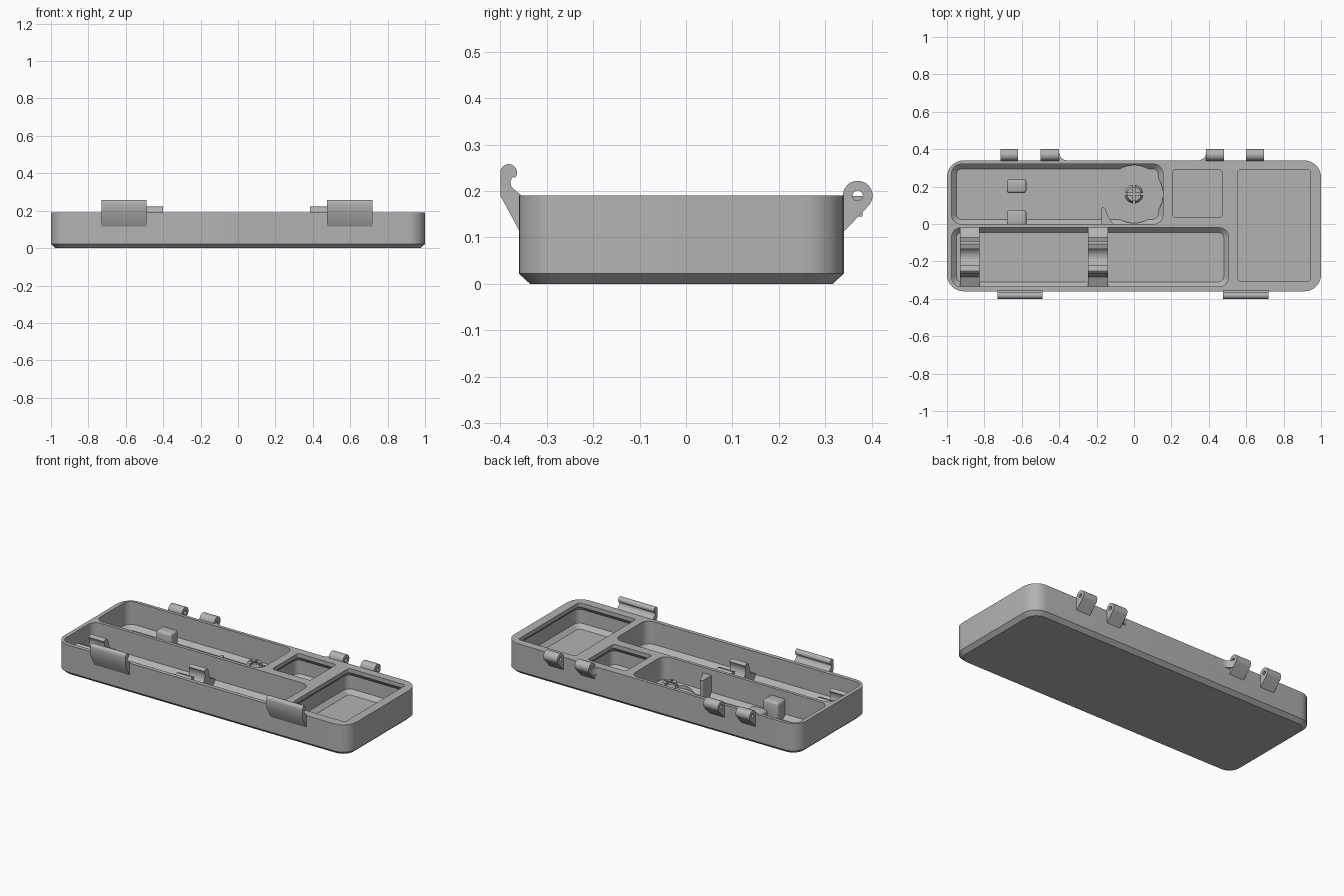
import bpy, bmesh
from math import sin, cos, pi, radians

cube = bpy.data.objects.get("Cube")
if cube:
    bpy.data.objects.remove(cube, do_unlink=True)

grey = bpy.data.materials.new("plain grey")
grey.use_nodes = True
colour = (0.45, 0.45, 0.45, 1)
grey.diffuse_color = colour
grey.node_tree.nodes["Principled BSDF"].inputs["Base Color"].default_value = colour


def finish(name, bm):
    bmesh.ops.recalc_face_normals(bm, faces=bm.faces)
    mesh = bpy.data.meshes.new(name)
    bm.to_mesh(mesh)
    bm.free()
    mesh.materials.append(grey)
    obj = bpy.data.objects.new(name, mesh)
    bpy.context.collection.objects.link(obj)
    return obj


def arc(cx, cy, r, start, end, steps=12):
    angles = [radians(start + (end - start) * i / steps) for i in range(steps + 1)]
    return [(cx + r * cos(a), cy + r * sin(a)) for a in angles]


def rounded(box, inset, r):
    x0, x1, y0, y1 = box
    x0, x1, y0, y1 = x0 + inset, x1 - inset, y0 + inset, y1 - inset
    return (arc(x1 - r, y1 - r, r, 0, 90, 8) + arc(x0 + r, y1 - r, r, 90, 180, 8)
            + arc(x0 + r, y0 + r, r, 180, 270, 8) + arc(x1 - r, y0 + r, r, 270, 360, 8))


def loft(name, box, levels):
    """Stack rounded rectangles; each level is (z, inset, corner radius)."""
    bm = bmesh.new()
    rings = [[bm.verts.new((x, y, z)) for x, y in rounded(box, inset, r)]
             for z, inset, r in levels]
    n = len(rings[0])
    for low, high in zip(rings, rings[1:]):
        for i in range(n):
            j = (i + 1) % n
            bm.faces.new((low[i], low[j], high[j], high[i]))
    bm.faces.new(rings[0])
    bm.faces.new(rings[-1])
    bmesh.ops.remove_doubles(bm, verts=bm.verts, dist=1e-5)
    return finish(name, bm)


def prism(name, points, a, b, axis="x"):
    """Extrude a profile from a to b along x or z."""
    bm = bmesh.new()
    ends = [[bm.verts.new((t, u, v) if axis == "x" else (u, v, t)) for u, v in points]
            for t in (a, b)]
    n = len(points)
    for i in range(n):
        j = (i + 1) % n
        bm.faces.new((ends[0][i], ends[0][j], ends[1][j], ends[1][i]))
    bm.faces.new(ends[0])
    bm.faces.new(ends[1])
    return finish(name, bm)


def activate(obj):
    bpy.ops.object.select_all(action="DESELECT")
    obj.select_set(True)
    bpy.context.view_layer.objects.active = obj


def cut(obj, cutters):
    activate(obj)
    for cutter in cutters:
        mod = obj.modifiers.new("cut", "BOOLEAN")
        mod.operation, mod.solver, mod.object = "DIFFERENCE", "EXACT", cutter
        bpy.ops.object.modifier_apply(modifier=mod.name)


def soften(obj, width=0.015):
    activate(obj)
    mod = obj.modifiers.new("soft edges", "BEVEL")
    mod.width, mod.segments = width, 3
    bpy.ops.object.modifier_apply(modifier=mod.name)


def rect(x0, x1, y0, y1):
    return [(x0, y0), (x1, y0), (x1, y1), (x0, y1)]


parts, cutters = [], []

# Tray body with chamfered underside
body = loft("tray_body", (-1, 1, -0.36, 0.34),
            [(0, 0.024, 0.07), (0.022, 0, 0.09), (0.19, 0, 0.09)])
parts.append(body)

# Open compartments with sloped floor edges
open_levels = [(0.025, 0.025, 0.03), (0.05, 0, 0.05), (0.25, 0, 0.05)]
cutters.append(loft("front_pocket", (-0.975, 0.505, -0.335, -0.02), open_levels))
cutters.append(loft("back_pocket", (-0.975, 0.155, 0.0, 0.32), open_levels))
cutters.append(prism("round_recess", arc(0, 0.16, 0.155, 0, 352.5, 47), 0.025, 0.25, "z"))

# Lipped compartments, wider below the opening
lip_levels = [(0.025, 0.025, 0.02), (0.05, 0, 0.04), (0.135, 0, 0.04),
              (0.165, 0.03, 0.015), (0.25, 0.03, 0.015)]
cutters.append(loft("small_pocket", (0.178, 0.5, 0.005, 0.32), lip_levels))
cutters.append(loft("end_pocket", (0.525, 0.975, -0.335, 0.32), lip_levels))
cut(body, cutters)

# Hinge knuckles bored for a pin
pin = prism("pin_bore", arc(0.37, 0.19, 0.011, 0, 345, 23), -0.9, 0.9)
cutters.append(pin)
knuckle = arc(0.37, 0.19, 0.032, -45, 180, 20) + [(0.33, 0.19), (0.33, 0.102)]
for i, (a, b) in enumerate([(-0.715, -0.62), (-0.5, -0.4), (0.385, 0.48), (0.6, 0.695)]):
    hinge = prism(f"hinge_knuckle_{i + 1}", knuckle, a, b)
    cut(hinge, [pin])
    parts.append(hinge)

# Curved gussets beside the inner knuckles
for name, x, s in (("right", -0.4, 1), ("left", 0.385, -1)):
    curve = [(x + s * (0.045 - 0.045 * sin(t * pi / 16)),
              0.34 + 0.04 * (1 - cos(t * pi / 16))) for t in range(9)]
    parts.append(prism(f"hinge_gusset_{name}", curve + [(x, 0.33), (x + s * 0.045, 0.33)],
                       0.145, 0.189, "z"))

# Snap latches with a rolled top lip
latch = ([(-0.355, 0.107), (-0.4, 0.19)] + arc(-0.382, 0.24, 0.018, 180, -40, 14)
         + arc(-0.361, 0.218, 0.017, 130, 235, 8) + [(-0.36, 0.195), (-0.355, 0.19)])
for name, a, b in (("right", -0.73, -0.49), ("left", 0.475, 0.72)):
    parts.append(prism(f"snap_latch_{name}", latch, a, b))

# Cradle clips across the front compartment
half = [(0.16, 0.02), (0.16, 0.055), (0.105, 0.08), (0.085, 0.145), (0.072, 0.155)]
clip = ([(-0.178 + u, v) for u, v in half] + arc(-0.178, 0.115, 0.055, 35, -215, 20)
        + [(-0.178 - u, v) for u, v in reversed(half)])
for name, a in (("outer", -0.93), ("inner", -0.245)):
    parts.append(prism(f"cradle_clip_{name}", clip, a, a + 0.105))

# Rounded retaining blocks in the back compartment
for name, y0, y1 in (("rear", 0.165, 0.24), ("front", -0.01, 0.075)):
    block = prism(f"retaining_block_{name}", rect(-0.68, -0.575, y0, y1), 0.02, 0.145, "z")
    soften(block)
    parts.append(block)

# Curved stop fin
fin = ([(-0.175, -0.005), (-0.175, 0.08)] + arc(-0.165, 0.08, 0.01, 180, 20, 6)
       + [(-0.135, 0.035), (-0.11, -0.005)])
parts.append(prism("stop_fin", fin, 0.02, 0.155, "z"))

# Split snap post with a crossed slot
post = loft("split_post", (-0.05, 0.05, 0.11, 0.21),
            [(0.02, 0.012, 0.038), (0.09, 0.012, 0.038), (0.105, 0, 0.05),
             (0.13, 0.012, 0.038)])
slots = [prism("slot_x", rect(-0.1, 0.1, 0.154, 0.166), 0.06, 0.2, "z"),
         prism("slot_y", rect(-0.006, 0.006, 0.06, 0.26), 0.06, 0.2, "z")]
cut(post, slots)
parts.append(post)

# Remove cutters and shade
for cutter in cutters + slots:
    bpy.data.objects.remove(cutter, do_unlink=True)
for part in parts:
    activate(part)
    bpy.ops.object.shade_smooth_by_angle(angle=radians(30))
